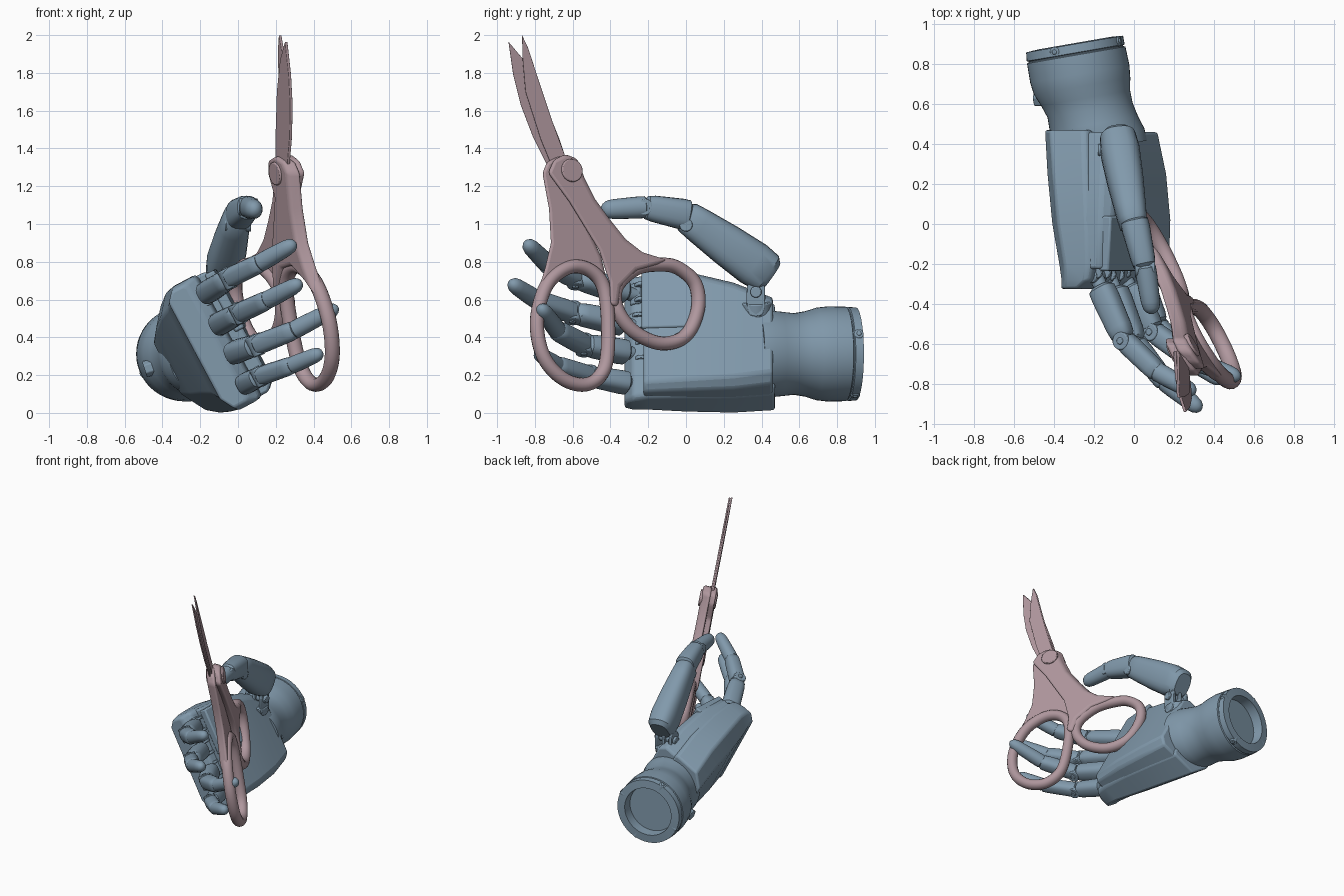
import bpy, bmesh
from math import cos, sin, pi, copysign
from mathutils import Vector as V

if "Cube" in bpy.data.objects:
    bpy.data.objects.remove(bpy.data.objects["Cube"])

def material(name, col):
    m = bpy.data.materials.new(name)
    m.diffuse_color = (*col, 1)
    m.use_nodes = True
    m.node_tree.nodes["Principled BSDF"].inputs["Base Color"].default_value = m.diffuse_color
    return m

BLUE = material("blue_grey", (0.22, 0.32, 0.41))
PINK = material("dusty_pink", (0.43, 0.31, 0.34))
U = V((-0.47, 0, 0.88)).normalized()     # across the palm, little finger to index
N = V((0.88, 0, 0.47)).normalized()      # out of the palm face
X = V((1, 0, 0))

def finish(bm, name, mat, bevel=0, segs=2, angle=0.6):
    bmesh.ops.recalc_face_normals(bm, faces=bm.faces)
    me = bpy.data.meshes.new(name)
    bm.to_mesh(me); bm.free()
    ob = bpy.data.objects.new(name, me)
    bpy.context.collection.objects.link(ob)
    me.materials.append(mat)
    if bevel:
        b = ob.modifiers.new("Bevel", 'BEVEL')
        b.width, b.segments, b.limit_method, b.angle_limit = bevel, segs, 'ANGLE', 0.5
    bpy.ops.object.select_all(action='DESELECT')
    ob.select_set(True)
    bpy.context.view_layer.objects.active = ob
    bpy.ops.object.shade_smooth_by_angle(angle=angle)
    return ob

def loft(name, rings, mat, closed=False, **kw):
    bm = bmesh.new()
    rows = [[bm.verts.new(p) for p in r] for r in rings]
    n = len(rows[0])
    for a, b in zip(rows, rows[1:] + (rows[:1] if closed else [])):
        for i in range(n):
            bm.faces.new((a[i], a[(i + 1) % n], b[(i + 1) % n], b[i]))
    if not closed:
        bm.faces.new(rows[0]); bm.faces.new(rows[-1])
    return finish(bm, name, mat, **kw)

def ring(c, t, side, ra, rb, n=24, p=1.0):
    t = t.normalized()
    s = (side - t * side.dot(t)).normalized()
    w = t.cross(s)
    f = lambda v: copysign(abs(v) ** p, v)
    return [c + s * ra * f(cos(2 * pi * i / n)) + w * rb * f(sin(2 * pi * i / n)) for i in range(n)]

def rod(name, a, b, r, mat=BLUE, n=20, bevel=0.006):
    a, b = V(a), V(b)
    side = U if abs((b - a).normalized().dot(U)) < 0.9 else V((0, 1, 0))
    loft(name, [ring(a, b - a, side, r, r, n), ring(b, b - a, side, r, r, n)], mat, bevel=bevel)

def segment(name, a, b, ra, rb, flat=1.0, tip=False, side=U, bulge=0.0):
    """One link of a digit: squarish tube with rounded ends."""
    a, b = V(a), V(b)
    t = b - a
    if tip:
        prof = [(0, .75), (.05, .97), (.25, 1), (.55, .98), (.75, .96), (.88, .85), (.95, .62), (.985, .36), (1, .1)]
    else:
        prof = [(0, .7), (.05, .95), (.2, 1 + bulge), (.5, 1 + bulge), (.8, 1), (.94, .94), (1, .7)]
    rr = []
    for f, k in prof:
        r = (ra + (rb - ra) * f) * k
        rr.append(ring(a + t * f, t, side, r * flat, r, 24, 0.95 if tip else 0.75))
    loft(name, rr, BLUE)

# ---- palm: back shell and palm pad, lofted along y ----
def palm_ring(y, cx, cz, hw, b0, b1, k, kt):
    c = V((cx, y, cz))
    pts = [(hw, b0 + k), (hw, b1 - kt), (hw - kt, b1), (-hw + kt, b1),
           (-hw, b1 - kt), (-hw, b0 + k), (-hw + k * 1.8, b0), (hw - k * 1.2, b0)]
    return [c + U * a + N * b for a, b in pts]

loft("hand_back_shell", [
    palm_ring(.47, -.18, .31, .27, -.21, .08, .08, .02),
    palm_ring(.25, -.145, .345, .33, -.21, .08, .09, .02),
    palm_ring(0, -.12, .37, .36, -.195, .08, .09, .02),
    palm_ring(-.2, -.11, .375, .37, -.155, .08, .08, .02),
    palm_ring(-.28, -.105, .375, .37, -.135, .06, .06, .02),
    palm_ring(-.325, -.11, .375, .35, -.13, .0, .04, .02)], BLUE, bevel=.02, segs=3)
loft("palm_pad", [
    palm_ring(.46, -.16, .31, .26, -.02, .205, .02, .05),
    palm_ring(.25, -.14, .34, .32, -.02, .20, .02, .05),
    palm_ring(.02, -.12, .37, .355, -.02, .18, .02, .045),
    palm_ring(-.225, -.11, .375, .36, -.02, .155, .02, .04)], BLUE, bevel=.015)
# raised plate on the index half of the palm face
loft("palm_plate", [
    [V((-.12, y, .37)) + U * a + N * b for a, b in ((.345, .12), (.345, c), (.0, c), (.0, .12))]
    for y, c in ((.04, .19), (-.235, .175))], BLUE, bevel=.01)

# ---- wrist, turned about a slightly bent axis, hollow at the end ----
ax = V((-.17, .98, 0))
wr = [(.38, -.15, .22), (.44, -.175, .23), (.50, -.2, .224), (.57, -.22, .216), (.63, -.242, .226),
      (.69, -.26, .245), (.75, -.271, .252), (.845, -.289, .25), (.849, -.29, .240),
      (.853, -.291, .240), (.857, -.292, .249), (.90, -.297, .246), (.905, -.297, .185), (.83, -.286, .18)]
loft("wrist", [ring(V((x, y, .312)), ax, V((0, 0, 1)), r, r, 48) for y, x, r in wr], BLUE)
for i in range(4):
    a = i * pi / 2 + .45
    d = V((.98 * cos(a), .17 * cos(a), sin(a)))
    c = V((-.292, .878, .312))
    rod("wrist_bolt", c + d * .2, c + d * .25, .026)
    rod("wrist_bolt_core", c + d * .2, c + d * .255, .013)
rod("wrist_lug", (-.40, .63, .26), (-.495, .63, .23), .045, n=6)

# ---- four fingers ----
fingers = {
    "index": [(-.19, -.26, .62), (-.045, -.585, .715), (.11, -.735, .79), (.305, -.845, .90)],
    "middle": [(-.12, -.27, .46), (.01, -.60, .53), (.15, -.785, .595), (.335, -.93, .69)],
    "ring": [(-.05, -.26, .31), (.10, -.54, .36), (.29, -.68, .435), (.53, -.77, .56)],
    "little": [(.02, -.25, .145), (.12, -.51, .195), (.28, -.68, .25), (.445, -.79, .32)]}
for fname, pts in fingers.items():
    a, b, c, d = map(V, pts)
    k = .93 if fname == "little" else 1
    n1, n2 = (b - a).normalized(), (c - b).normalized()
    # knuckle clevis and pin
    for s in (-1, 1):
        loft(fname + "_knuckle_plate", [ring(a + V((0, .07, 0)) + U * s * .045 * k + U * o, U, n1, .09, .04, 16, .7)
                                        for o in (-.01, .01)], BLUE, bevel=.004)
    rod(fname + "_knuckle_pin", a - U * .062 * k, a + U * .062 * k, .035)
    segment(fname + "_proximal", a + n1 * .06, b - n1 * .015, .069 * k, .06 * k, .93)
    rod(fname + "_knuckle_bar", a, a + n1 * .1, .036)
    # middle joint
    rod(fname + "_middle_joint", b - U * .054 * k, b + U * .054 * k, .045 * k)
    segment(fname + "_middle", b - n2 * .005, c + n2 * .02, .055 * k, .051 * k)
    segment(fname + "_tip", c, d, .05 * k, .043 * k, tip=True)
    rod(fname + "_joint_cap", b - U * .06 * k, b + U * .06 * k, .018, n=12)

# ---- thumb ----
t0, t1, t2, t3 = V((-.085, .45, .725)), V((.0, -.02, 1.055)), V((.055, -.22, 1.09)), V((.092, -.45, 1.075))
segment("thumb_base", t0, t1, .118, .09, .82, side=X, bulge=.07)
rod("thumb_joint", t1 - X * .07 + V((0, .02, -.06)), t1 + X * .07 + V((0, .02, -.06)), .035)
segment("thumb_middle", t1 + V((0, .04, -.01)), t2, .085, .066, .88, side=X)
rod("thumb_tip_joint", t2 - X * .05, t2 + X * .05, .045)
segment("thumb_tip", t2 + V((0, .015, 0)), t3, .06, .052, .92, tip=True, side=X)
for s in (-.06, .0, .06):
    loft("thumb_bracket", [ring(V((-.09 + s + o, .37, .61)), X, V((0, 0, 1)), .1, .05, 16, .6)
                           for o in (-.012, .012)], BLUE, bevel=.005)
rod("thumb_pivot", (-.18, .37, .64), (.0, .37, .64), .03)
rod("thumb_pivot_base", (-.12, .37, .45), (-.09, .37, .59), .085)

# ---- scissors, drawn in (y, z) and projected along x on their tilted plane ----
SN = V((1, .55, .19)).normalized()
def sp(y, z, off=0):
    return V((.24 - .55 * (y + .63) - .19 * (z - 1.3) + off, y, z))

def plate(name, outline, lo, hi, bevel):
    loft(name, [[sp(y, z, o) for y, z in outline] for o in (lo, hi)], PINK, bevel=bevel, segs=4)

def smooth(ctrl, per=8):
    """Closed Catmull-Rom curve through the control points."""
    out, n = [], len(ctrl)
    for i in range(n):
        p = [V(ctrl[(i + j - 1) % n]) for j in range(4)]
        for s in range(per):
            t = s / per
            out.append(.5 * (2 * p[1] + (p[2] - p[0]) * t + (2 * p[0] - 5 * p[1] + 4 * p[2] - p[3]) * t * t
                             + (3 * p[1] - p[0] - 3 * p[2] + p[3]) * t ** 3))
    return out

def bow(name, ctrl, r):
    c = [sp(*q) for q in smooth(ctrl)]
    n = len(c)
    loft(name, [ring(c[i], c[(i + 1) % n] - c[i - 1], SN, r * 1.1, r, 14) for i in range(n)], PINK, closed=True)

plate("scissor_blade_left", [(-.94, 1.965), (-.915, 1.79), (-.875, 1.63), (-.81, 1.46), (-.73, 1.3),
                             (-.62, 1.3), (-.67, 1.45), (-.77, 1.7), (-.86, 1.87)], -.036, -.022, .002)
plate("scissor_blade_right", [(-.868, 2.0), (-.835, 1.93), (-.78, 1.76), (-.71, 1.55), (-.64, 1.36), (-.6, 1.28),
                              (-.7, 1.28), (-.77, 1.45), (-.85, 1.7), (-.865, 1.87)], -.022, -.008, .002)
bow("scissor_bow_left", [(-.62, .77), (-.735, .68), (-.789, .49), (-.755, .3), (-.65, .18), (-.52, .152),
                         (-.43, .24), (-.412, .45), (-.435, .66), (-.51, .755)], .037)
bow("scissor_bow_right", [(-.12, .785), (-.26, .765), (-.365, .67), (-.365, .55), (-.275, .43), (-.13, .368),
                          (-.0, .41), (.063, .55), (.05, .68), (-.03, .76)], .037)
plate("scissor_shank_left", [(-.76, 1.27), (-.735, 1.33), (-.67, 1.36), (-.60, 1.34), (-.57, 1.27), (-.59, 1.14),
                             (-.52, .98), (-.45, .83), (-.40, .62), (-.44, .66), (-.52, .765), (-.62, .78),
                             (-.72, .70), (-.79, .62), (-.745, .77), (-.715, .9), (-.725, 1.08)], -.06, .015, .022)
plate("scissor_shank_right", [(-.73, 1.27), (-.70, 1.34), (-.64, 1.37), (-.575, 1.345), (-.54, 1.25), (-.48, 1.13),
                              (-.40, 1.02), (-.32, .92), (-.23, .85), (-.1, .81), (-.15, .785), (-.26, .755),
                              (-.345, .67), (-.36, .56), (-.40, .57), (-.405, .69), (-.46, .86), (-.62, 1.12)],
      -.015, .06, .022)
p = sp(-.63, 1.275)
rod("scissor_pivot", p - SN * .062, p + SN * .064, .062, PINK, 32)
